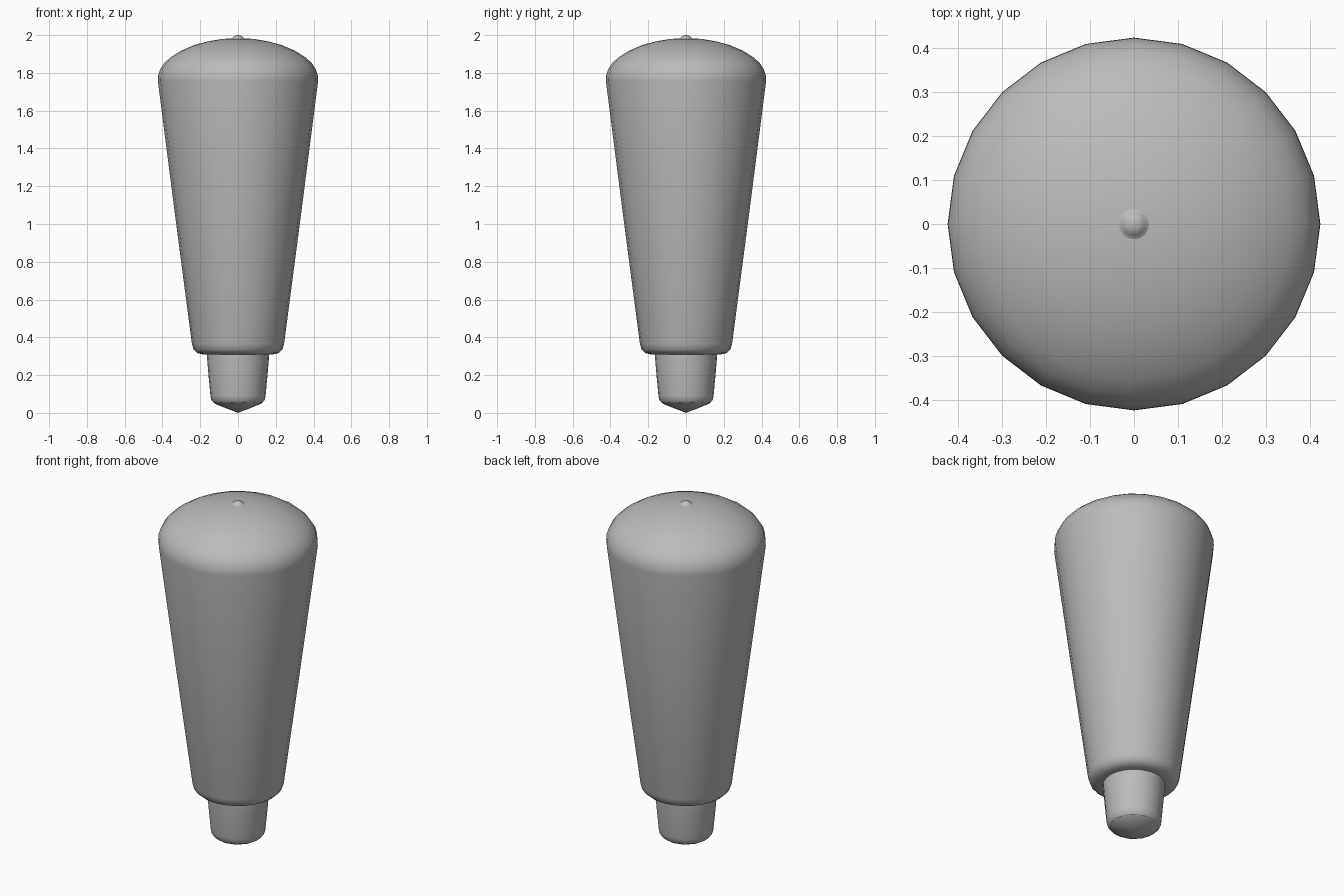
import bpy
import bmesh
from math import radians, tau

cube = bpy.data.objects.get("Cube")
if cube:
    bpy.data.objects.remove(cube)

grey = bpy.data.materials.new("plain grey")
grey.use_nodes = True
colour = (0.5, 0.5, 0.5, 1)
grey.diffuse_color = colour
grey.node_tree.nodes["Principled BSDF"].inputs["Base Color"].default_value = colour


def lathe(name, profile, sides, angle):
    """Turn a (radius, height) profile around z."""
    bm = bmesh.new()
    verts = [bm.verts.new((r, 0, z)) for r, z in profile]
    edges = [bm.edges.new(pair) for pair in zip(verts, verts[1:])]
    bmesh.ops.spin(bm, geom=verts + edges, cent=(0, 0, 0), axis=(0, 0, 1),
                   angle=tau, steps=sides, use_merge=False)
    bmesh.ops.remove_doubles(bm, verts=bm.verts, dist=0.0005)
    bmesh.ops.recalc_face_normals(bm, faces=bm.faces)
    mesh = bpy.data.meshes.new(name)
    bm.to_mesh(mesh)
    bm.free()
    mesh.materials.append(grey)
    obj = bpy.data.objects.new(name, mesh)
    bpy.context.collection.objects.link(obj)
    bpy.ops.object.select_all(action="DESELECT")
    obj.select_set(True)
    bpy.context.view_layer.objects.active = obj
    bpy.ops.object.shade_smooth_by_angle(angle=radians(angle))
    return obj


# Tapered body with rounded rim and domed top
lathe("bulb_body", [
    (0, 0.31), (0.19, 0.31), (0.215, 0.317), (0.235, 0.335), (0.244, 0.365),
    (0.335, 1.06), (0.424, 1.755), (0.423, 1.785), (0.412, 1.82),
    (0.39, 1.853), (0.355, 1.884), (0.30, 1.918), (0.235, 1.946),
    (0.16, 1.967), (0.08, 1.98), (0, 1.984)], 24, 40)

# Small sealed nub on the dome
lathe("top_nub", [
    (0.04, 1.980), (0.031, 1.984), (0.025, 1.991),
    (0.015, 1.998), (0, 2.0)], 16, 60)

# Narrow tapered socket base
lathe("screw_base", [
    (0, 0.33), (0.165, 0.33), (0.165, 0.305), (0.158, 0.22),
    (0.146, 0.09), (0.142, 0.07), (0.131, 0.056), (0.115, 0.05), (0, 0.05)], 24, 30)

# Pointed contact underneath
lathe("contact_tip", [(0, 0.06), (0.131, 0.056), (0.12, 0.047), (0, 0)], 12, 25)
